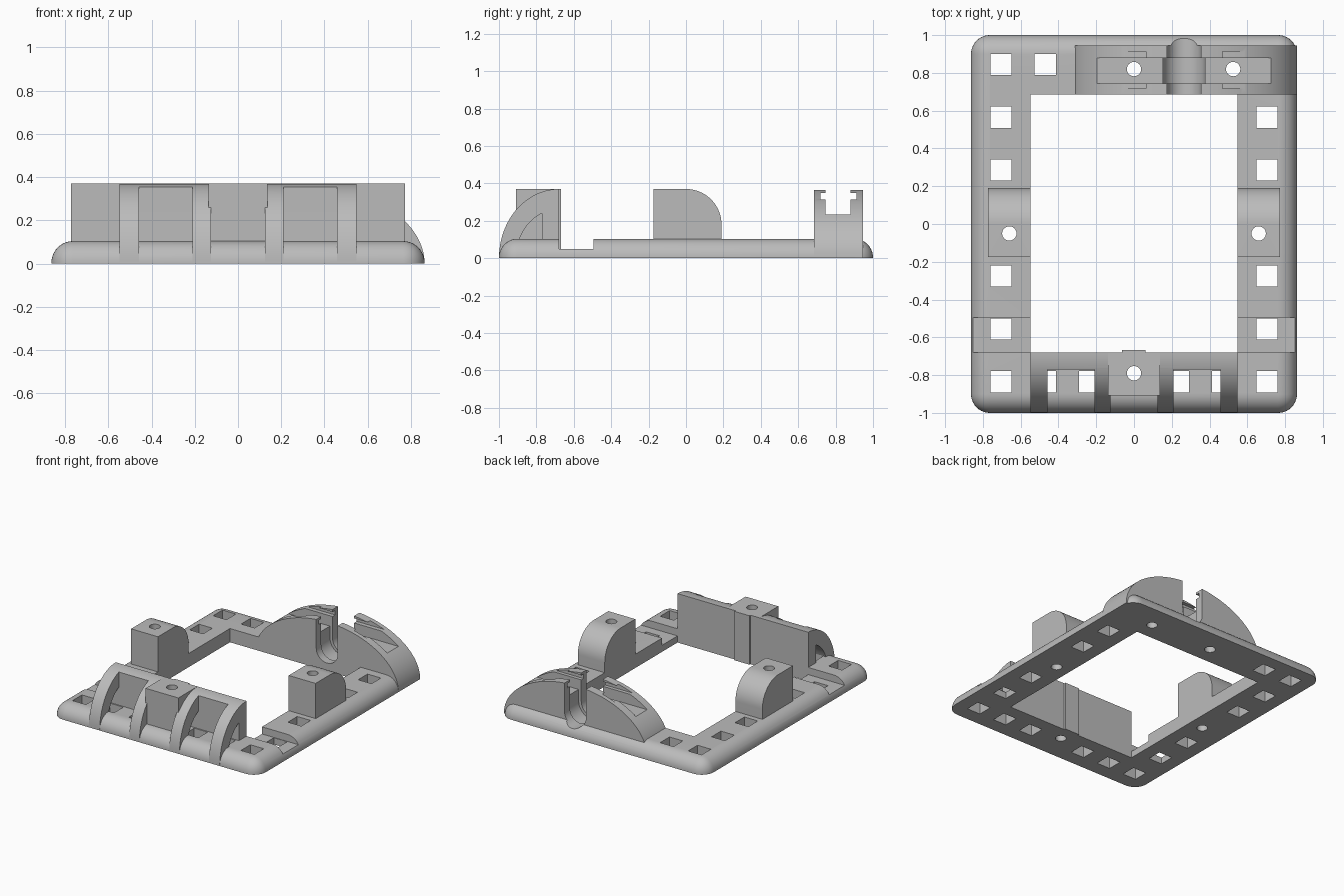
import bpy, bmesh
from math import sin, cos, pi, radians
from mathutils import Vector

cube = bpy.data.objects.get("Cube")
if cube:
    bpy.data.objects.remove(cube)

grey = bpy.data.materials.new("plain grey")
grey.use_nodes = True
grey.diffuse_color = (0.5, 0.5, 0.5, 1)
grey.node_tree.nodes["Principled BSDF"].inputs["Base Color"].default_value = (0.5, 0.5, 0.5, 1)

# Main dimensions
HALF_X, HALF_Y, BASE, TOP = 0.863, 1.0, 0.104, 0.37
IN_X, IN_FRONT, IN_BACK = 0.547, -0.68, 0.685
CLIP_X = 0.265


def make(name, bm):
    bmesh.ops.recalc_face_normals(bm, faces=bm.faces)
    mesh = bpy.data.meshes.new(name)
    bm.to_mesh(mesh)
    bm.free()
    mesh.materials.append(grey)
    obj = bpy.data.objects.new(name, mesh)
    bpy.context.collection.objects.link(obj)
    return obj


def prism(name, points, axis, lo, hi):
    """Extrude a 2D outline along an axis."""
    def place(p, d):
        return {"x": (d, p[0], p[1]), "y": (p[0], d, p[1]), "z": (p[0], p[1], d)}[axis]
    bm = bmesh.new()
    face = bm.faces.new([bm.verts.new(place(p, lo)) for p in points])
    ext = bmesh.ops.extrude_face_region(bm, geom=[face])["geom"]
    shift = Vector(place((0, 0), hi - lo))
    bmesh.ops.translate(bm, vec=shift, verts=[v for v in ext if isinstance(v, bmesh.types.BMVert)])
    return make(name, bm)


def box(name, x0, x1, y0, y1, z0, z1):
    return prism(name, [(x0, y0), (x1, y0), (x1, y1), (x0, y1)], "z", z0, z1)


def arc(cx, cy, a, b, start, end, n=20):
    angles = [radians(start + (end - start) * i / n) for i in range(n + 1)]
    return [(cx + a * cos(t), cy + b * sin(t)) for t in angles]


def hole(x, y):
    return prism("round_cutter", arc(x, y, 0.038, 0.038, 0, 348.75, 31), "z", -0.1, 0.6)


def square(x, y):
    s = 0.056
    return box("square_cutter", x - s, x + s, y - s, y + s, -0.1, BASE + 0.001)


def cut(obj, cutters):
    for c in cutters:
        mod = obj.modifiers.new("cut", "BOOLEAN")
        mod.operation, mod.solver, mod.object = "DIFFERENCE", "EXACT", c
    graph = bpy.context.evaluated_depsgraph_get()
    mesh = bpy.data.meshes.new_from_object(obj.evaluated_get(graph))
    obj.modifiers.clear()
    obj.data = mesh


# Frame with rounded top and corners
bm = bmesh.new()
bmesh.ops.create_cube(bm, size=1)
for v in bm.verts:
    v.co = (v.co.x * 2 * HALF_X, v.co.y * 2 * HALF_Y, (v.co.z + 0.5) * BASE)
edges = [e for e in bm.edges if max(v.co.z for v in e.verts) > 0.05]
bmesh.ops.bevel(bm, geom=edges, offset=0.1, segments=10, profile=0.5, affect="EDGES")
frame = make("frame", bm)

# Front housing with curved ribs, middle block and guide strip
housing = prism("front_ribs", [(IN_FRONT, 0)] + arc(IN_FRONT, 0, 0.32, TOP, 90, 180, 24),
                "x", -IN_X, IN_X)
block = box("front_block", -0.137, 0.137, -0.908, IN_FRONT, 0.05, TOP)
strip = box("guide_strip", -0.064, 0.062, IN_FRONT - 0.01, IN_FRONT + 0.012, 0, TOP)

# Side blocks, rounded towards the back
sides = []
for name, s in (("left", 1), ("right", -1)):
    outline = [(-0.175, 0.05), (0.19, 0.05)] + arc(0, 0.18, 0.19, 0.19, 0, 90) + [(-0.175, TOP)]
    sides.append(prism(name + "_block", outline, "x", min(s * IN_X, s * 0.772), max(s * IN_X, s * 0.772)))

# Arched clip at the back
clip = prism("back_clip", arc(CLIP_X, 0, 0.598, TOP, 0, 180, 48), "y", IN_BACK, 0.945)

# Cutters
spots = [(s * 0.705, y) for s in (-1, 1) for y in (0.565, 0.285, -0.275, -0.555, -0.835)]
spots += [(x, 0.845) for x in (-0.705, -0.47)]
front_squares = [square(s * x, -0.835) for s in (-1, 1) for x in (0.235, 0.47)]
squares = [square(x, y) for x, y in spots] + front_squares
clip_holes = [hole(0, 0.82), hole(0.525, 0.82)]
side_holes = [hole(0.66, -0.05), hole(-0.66, -0.05)]
front_hole = hole(0, -0.79)
opening = box("opening_cutter", -IN_X, IN_X, IN_FRONT, IN_BACK, -0.1, 0.6)
grooves = [box("groove_cutter", min(s * 0.5, s), max(s * 0.5, s), IN_FRONT, -0.495, 0.05, 0.6)
           for s in (-1, 1)]


def u_slot(r, y0, y1):
    outline = arc(CLIP_X, 0.15, r, r, 180, 360) + [(CLIP_X + r, 0.6), (CLIP_X - r, 0.6)]
    return prism("u_cutter", outline, "y", y0, y1)


u_slots = [u_slot(0.09, 0.6, 1.1), u_slot(0.112, 0.745, 0.88)]
channel = [box("channel_cutter", -0.5, 1.0, 0.745, 0.88, 0.235, 0.6),
           box("undercut_cutter", -0.5, 1.0, 0.718, 0.912, 0.313, 0.348)]
pockets = [box("pocket_cutter", min(s * 0.21, s * 0.457), max(s * 0.21, s * 0.457),
               -1.1, -0.77, -0.1, 0.6) for s in (-1, 1)]
pockets.append(box("pocket_cutter", -0.125, 0.125, -1.1, -0.9, -0.1, 0.6))
rib_arc = [p for p in arc(IN_FRONT, 0, 0.229, 0.261, 113.1, 156.5)]
tunnel = prism("tunnel_cutter", rib_arc + [(-0.77, BASE)], "x", -0.7, 0.7)

# Cut every part
cut(frame, [opening] + grooves + squares + clip_holes + side_holes + [front_hole] + u_slots)
cut(housing, pockets + [tunnel, front_hole] + front_squares)
cut(block, [front_hole])
cut(clip, channel + u_slots + clip_holes)
for part, h in zip(sides, side_holes):
    cut(part, [h])

for obj in list(bpy.context.collection.objects):
    if obj.name.split(".")[0].endswith("_cutter"):
        bpy.data.objects.remove(obj)

# Smooth the curves, keep the edges
bpy.ops.object.select_all(action="DESELECT")
for obj in [frame, housing, block, strip, clip] + sides:
    obj.select_set(True)
    bpy.context.view_layer.objects.active = obj
bpy.ops.object.shade_smooth_by_angle(angle=radians(30))
